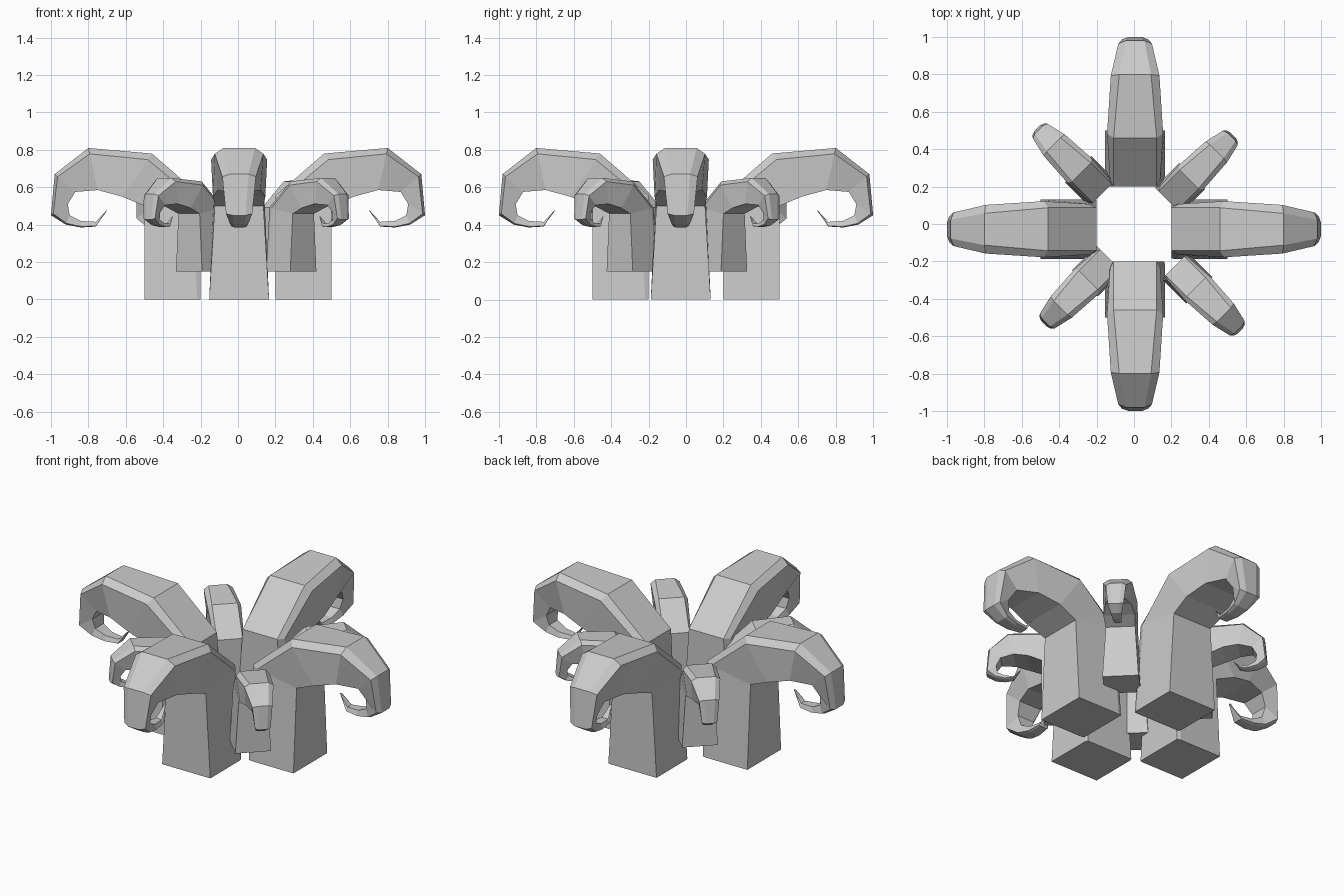
import bpy, bmesh
from math import radians
from mathutils import Matrix

if "Cube" in bpy.data.objects:
    bpy.data.objects.remove(bpy.data.objects["Cube"])

# Each section: outer r,z | inner r,z | half widths at outer ridge, shoulder, inner edge
SECTIONS = [
    (.20, .00, .50, .00, .155, .16, .16),
    (.20, .555, .50, .50, .115, .135, .13),
    (.46, .78, .62, .55, .115, .15, .14),
    (.80, .81, .75, .585, .085, .13, .115),
    (.98, .67, .87, .575, .05, .09, .075),
    (1.0, .45, .91, .51, .035, .07, .055),
    (.92, .40, .90, .45, .03, .05, .04),
    (.84, .385, .84, .42, .025, .04, .03),
    (.76, .39, .76, .415, .02, .03, .02),
    (.705, .475, .70, .475, .004, .006, .004),
]


def horn(name, angle, center, offset=0, base_z=0, scale=1):
    """Loft a curled, tapering six-sided horn and place it around the centre."""
    bm = bmesh.new()
    rings = []
    for i, (orr, oz, ir, iz, wo, ws, wi) in enumerate(SECTIONS):
        f = 0.06 if i == 0 else 0.14
        sr, sz = orr + (ir - orr) * f, oz + (iz - oz) * f
        pts = [(orr, -wo, oz), (orr, wo, oz), (sr, ws, sz),
               (ir, wi, iz), (ir, -wi, iz), (sr, -ws, sz)]
        rings.append([bm.verts.new(p) for p in pts])
    for a, b in zip(rings, rings[1:]):
        for k in range(6):
            n = (k + 1) % 6
            bm.faces.new((a[k], a[n], b[n], b[k]))
    bm.faces.new(rings[0])
    bm.faces.new(rings[-1])
    bm.transform(Matrix.Translation((center[0], center[1], base_z))
                 @ Matrix.Rotation(radians(angle), 4, 'Z')
                 @ Matrix.Translation((offset, 0, 0))
                 @ Matrix.Scale(scale, 4))
    bmesh.ops.recalc_face_normals(bm, faces=bm.faces)
    mesh = bpy.data.meshes.new(name)
    bm.to_mesh(mesh)
    bm.free()
    bpy.context.collection.objects.link(bpy.data.objects.new(name, mesh))


# Four large curled legs on the axes
for side, angle, center in (("right", 0, (0, -.028)), ("back", 90, (.006, 0)),
                            ("left", 180, (0, -.028)), ("front", 270, (.006, 0))):
    horn("large_curl_" + side, angle, center)

# Four small raised curls on the diagonals
for side, angle, offset in (("back_right", 45, .097), ("back_left", 135, .15),
                            ("front_left", 225, .097), ("front_right", 315, .15)):
    horn("small_curl_" + side, angle, (.025, -.03), offset, .15, .617)
